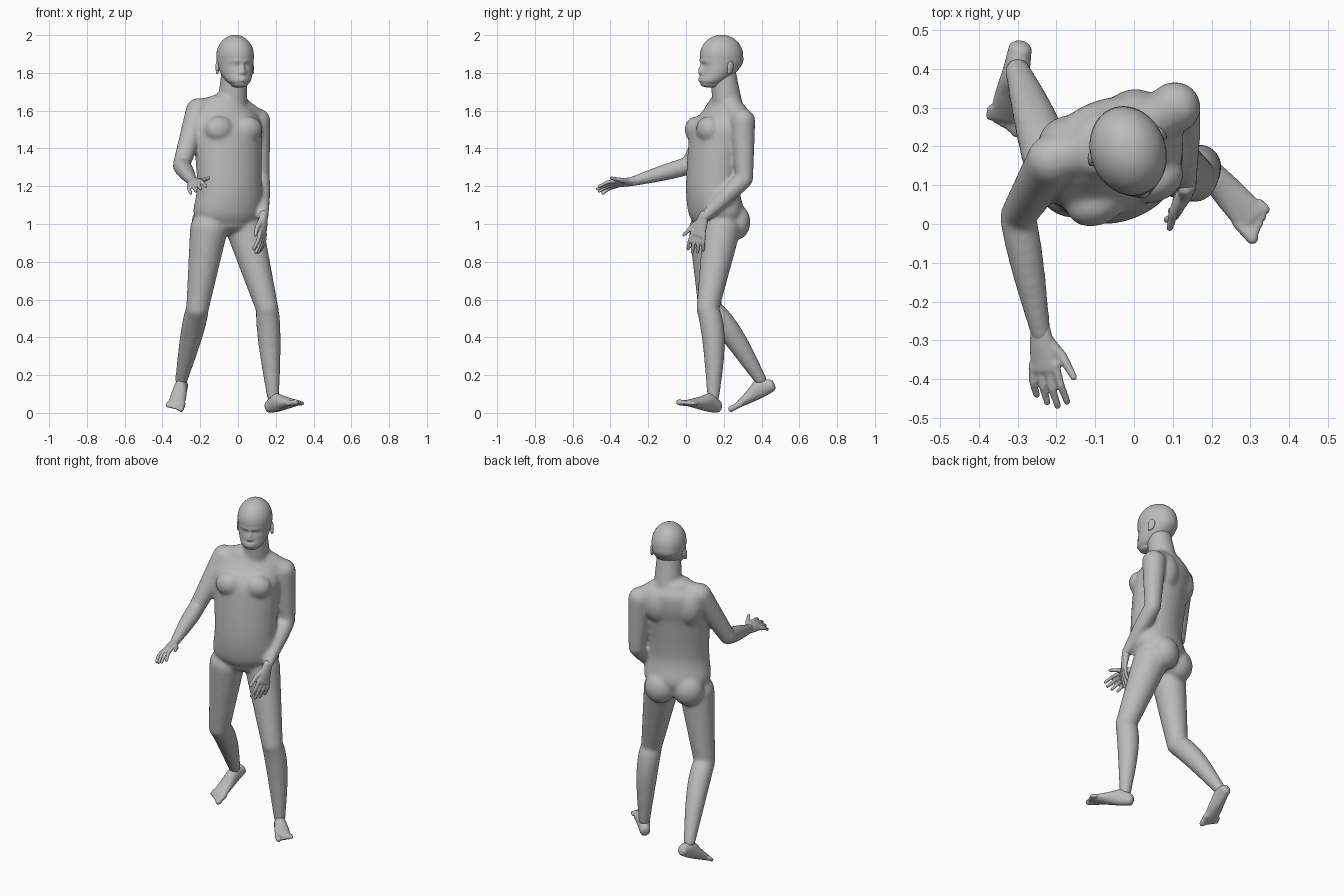
import bpy
import bmesh
from math import sin, cos, pi, exp, radians
from mathutils import Vector, Matrix

cube = bpy.data.objects.get("Cube")
if cube:
    bpy.data.objects.remove(cube, do_unlink=True)

skin = bpy.data.materials.new("plain_grey")
skin.use_nodes = True
grey = (0.5, 0.5, 0.5, 1)
skin.diffuse_color = grey
skin.node_tree.nodes["Principled BSDF"].inputs["Base Color"].default_value = grey

SIDE, BACK, UP = (Vector(axis) for axis in Matrix.Identity(3))
FORWARD = -BACK


def loft(bm, path, along, across, segments, caps):
    """Join elliptical rings (centre, width, depth) and round off both ends."""
    depth_axis = along.cross(across)
    quarter = [pi / 2 * k / 8 for k in range(8)]
    stations = [(path[0], -sin(a) * caps[0], cos(a)) for a in reversed(quarter)]
    stations += [(row, 0, 1) for row in path[1:-1]]
    stations += [(path[-1], sin(a) * caps[1], cos(a)) for a in quarter]
    rings = []
    for (centre, width, depth), shift, scale in stations:
        middle = centre + along * shift * min(width, depth)
        ring = []
        for s in range(segments):
            angle = 2 * pi * s / segments
            rim = across * cos(angle) * width + depth_axis * sin(angle) * depth
            ring.append(bm.verts.new(middle + rim * scale))
        rings.append(ring)
    for lower, upper in zip(rings, rings[1:]):
        for s in range(segments):
            bm.faces.new((lower[s - 1], lower[s], upper[s], upper[s - 1]))
    bm.faces.new(rings[0])
    bm.faces.new(rings[-1])
    return [v for ring in rings for v in ring]


def profile(bm, rows, along, matrix, segments=32, steps=6, caps=(1, 1)):
    """Smooth loft through (y, z, width, depth) rows on the local middle plane."""
    rows = [Vector(row) for row in rows]
    padded = [rows[0]] + rows + [rows[-1]]
    curve = []
    for a, b, c, d in zip(padded, padded[1:], padded[2:], padded[3:]):
        for i in range(steps):
            t = i / steps
            slope_in, slope_out = (c - a) / 2, (d - b) / 2
            ease = t * t * (3 - 2 * t)
            curve.append(b.lerp(c, ease) + slope_in * t * (1 - t) ** 2 - slope_out * t * t * (1 - t))
    curve.append(rows[-1])
    path = [(BACK * y + UP * z, width, depth) for y, z, width, depth in curve]
    verts = loft(bm, path, along, SIDE, segments, caps)
    bmesh.ops.transform(bm, matrix=matrix, verts=verts)


def bone(bm, start, end, thick, thin, bulge=0, push=0, matrix=Matrix()):
    """Tapered round segment; bulge swells the muscle and push moves it backward."""
    start, end = matrix @ Vector(start), matrix @ Vector(end)
    along = (end - start).normalized()
    rear = BACK - along * along.dot(BACK)
    path = []
    for i in range(13):
        t = i / 12
        swell = sin(pi * t ** 0.7)
        radius = thick + (thin - thick) * t + bulge * swell
        path.append((start.lerp(end, t) + rear * push * swell, radius, radius))
    loft(bm, path, along, along.orthogonal().normalized(), 20, (1, 1))


def blob(bm, frame, place, radii):
    matrix = frame @ Matrix.Translation(place) @ Matrix.Diagonal((*radii, 1))
    bmesh.ops.create_uvsphere(bm, u_segments=24, v_segments=16, radius=1, matrix=matrix)


def finish(bm, name, voxel=None, smoothing=0):
    bmesh.ops.recalc_face_normals(bm, faces=bm.faces)
    for face in bm.faces:
        face.smooth = True
    mesh = bpy.data.meshes.new(name)
    bm.to_mesh(mesh)
    bm.free()
    mesh.materials.append(skin)
    obj = bpy.data.objects.new(name, mesh)
    bpy.context.collection.objects.link(obj)
    if voxel:
        remesh = obj.modifiers.new("fuse", 'REMESH')
        remesh.mode = 'VOXEL'
        remesh.voxel_size = voxel
        remesh.use_smooth_shade = True
        relax = obj.modifiers.new("relax", 'SMOOTH')
        relax.iterations = smoothing


def limb_frame(origin, forward, inner, left):
    """Local -y runs to the digits, +x to the thumb or big toe, +z to the upper surface."""
    y = -Vector(forward).normalized()
    x = Vector(inner)
    x = (x - y * x.dot(y)).normalized()
    z = x.cross(y) * (-1 if left else 1)
    return Matrix.Translation(origin) @ Matrix((x, y, z)).transposed().to_4x4()


def standing_frame(x, y, degrees):
    return Matrix.Translation((x, y, 0)) @ Matrix.Rotation(radians(degrees), 4, 'Z')


# Joints of the walking pose
right_shoulder, right_elbow, right_wrist = (-0.21, 0.165, 1.6), (-0.3, 0.02, 1.31), (-0.24, -0.285, 1.225)
left_shoulder, left_elbow, left_wrist = (0.105, 0.3, 1.545), (0.122, 0.31, 1.24), (0.135, 0.09, 1.03)
right_hip, right_knee, right_ankle = (-0.155, 0.115, 0.97), (-0.215, 0.125, 0.55), (-0.3, 0.395, 0.175)
left_hip, left_knee, left_ankle = (0.037, 0.188, 0.97), (0.155, 0.115, 0.55), (0.185, 0.145, 0.09)
neck_base, neck_top = (-0.03, 0.22, 1.63), (-0.02, 0.197, 1.79)

# Body: torso, neck, arms and legs fused into one skin
body = bmesh.new()
torso_frame = standing_frame(-0.053, 0.16, 22)
torso = [
    (0, 1, 0.15, 0.11), (0, 1.06, 0.19, 0.14), (-0.02, 1.2, 0.177, 0.135),
    (0, 1.42, 0.185, 0.14), (0.02, 1.52, 0.19, 0.14), (0.05, 1.6, 0.16, 0.11), (0.05, 1.65, 0.1, 0.08),
]
profile(body, torso, UP, torso_frame, caps=(0.5, 0.5))
bone(body, neck_base, neck_top, 0.08, 0.07)
for shoulder, elbow, wrist in ((right_shoulder, right_elbow, right_wrist), (left_shoulder, left_elbow, left_wrist)):
    bone(body, neck_base, shoulder, 0.07, 0.06)
    bone(body, shoulder, elbow, 0.067, 0.046)
    bone(body, elbow, wrist, 0.046, 0.026, bulge=0.006)
for hip, knee, ankle in ((right_hip, right_knee, right_ankle), (left_hip, left_knee, left_ankle)):
    bone(body, hip, knee, 0.1, 0.06)
    bone(body, knee, ankle, 0.06, 0.033, bulge=0.01, push=0.02)

# Chest, shoulder blades and seat, mirrored about the turned torso
muscles = {
    "chest": ((0.08, -0.08, 1.5), (0.08, 0.06, 0.07)),
    "blade": ((0.09, 0.09, 1.53), (0.08, 0.07, 0.11)),
    "seat": ((0.08, 0.08, 1.01), (0.09, 0.075, 0.095)),
}
for place, radii in muscles.values():
    for mirror in (-1, 1):
        blob(body, torso_frame, (mirror * place[0], *place[1:]), radii)
finish(body, "body", voxel=0.01, smoothing=8)


# Hands: a flat palm, four curled fingers and a thumb
def build_hand(name, frame):
    hand = bmesh.new()
    palm = [(0.02, 0, 0.026, 0.022), (-0.03, 0, 0.034, 0.02), (-0.09, 0, 0.04, 0.013)]
    profile(hand, palm, FORWARD, frame)
    for i, length in enumerate((0.07, 0.09, 0.1, 0.09)):
        x = (i - 1.5) * 0.022
        knuckle, tip = (x * 1.2, -0.09 - length / 2, -0.006), (x * 1.3, -0.09 - length, -0.026)
        bone(hand, (x, -0.08, 0), knuckle, 0.011, 0.01, matrix=frame)
        bone(hand, knuckle, tip, 0.01, 0.009, matrix=frame)
    thumb_joint = (0.05, -0.06, -0.01)
    bone(hand, (0.015, -0.02, -0.005), thumb_joint, 0.018, 0.013, matrix=frame)
    bone(hand, thumb_joint, (0.08, -0.115, -0.005), 0.013, 0.009, matrix=frame)
    finish(hand, name, voxel=0.005, smoothing=3)


build_hand("right_hand", limb_frame(right_wrist, (0.1, -1, -0.12), (0.9, 0, 0.45), False))
build_hand("left_hand", limb_frame(left_wrist, (-0.06, -0.3, -1), (-0.4, -0.9, 0.2), True))


# Feet: heel, arch and ball in one form, then five toes
def build_foot(name, frame):
    foot = bmesh.new()
    sole = [(0.04, -0.05, 0.03, 0.034), (-0.02, -0.04, 0.035, 0.05),
            (-0.09, -0.055, 0.042, 0.034), (-0.17, -0.07, 0.045, 0.016)]
    profile(foot, sole, FORWARD, frame, caps=(0.6, 0.6))
    for i in range(5):
        x = 0.033 - i * 0.019
        radius = 0.011 if i else 0.016
        bone(foot, (x, -0.15, -0.07), (x, -0.205 + i * 0.008, -0.074), radius, radius, matrix=frame)
    finish(foot, name, voxel=0.006, smoothing=3)


build_foot("right_foot", limb_frame(right_ankle, (-0.17, -0.9, -0.42), SIDE, False))
build_foot("left_foot", limb_frame(left_ankle, (0.66, -0.73, 0.19), (-0.74, -0.67, 0), True))

# Head: a domed skull whose face is pushed in and out by soft bumps
head = bmesh.new()
head_frame = standing_frame(-0.015, 0.188, 20)
skull = [(-0.065, 1.74, 0.045, 0.05), (-0.05, 1.76, 0.066, 0.07), (-0.02, 1.8, 0.084, 0.094),
         (0, 1.85, 0.094, 0.114), (0, 1.89, 0.097, 0.117)]
profile(head, skull, UP, Matrix(), segments=96, steps=8, caps=(0.4, 1.15))
# Each bump: sideways place, height, width, tallness, push
bumps = {
    "brow": (0.03, 1.86, 0.02, 0.01, 0.005), "socket": (0.03, 1.84, 0.016, 0.01, -0.013),
    "eyeball": (0.034, 1.84, 0.01, 0.007, 0.008), "nostril": (0.012, 1.8, 0.008, 0.008, 0.008),
    "nose": (0, 1.82, 0.009, 0.018, 0.008), "upper_lip": (0, 1.773, 0.018, 0.005, 0.004),
    "lower_lip": (0, 1.76, 0.016, 0.005, 0.004),
}
for v in head.verts:
    x, y, z = v.co
    if y < -0.03:
        for place, height, width, tall, push in bumps.values():
            for mirror in (-1, 1):
                reach = ((x - mirror * place) / width) ** 2 + ((z - height) / tall) ** 2
                v.co += FORWARD * push * exp(-reach / 2)
bmesh.ops.transform(head, matrix=head_frame, verts=head.verts)
finish(head, "head")

# Ears: a tilted shell with a lobe
for mirror, name in ((-1, "right_ear"), (1, "left_ear")):
    ear = bmesh.new()
    tilt = Matrix.Rotation(mirror * radians(20), 4, 'Z') @ Matrix.Rotation(radians(-10), 4, 'X')
    ear_frame = head_frame @ Matrix.Translation((mirror * 0.095, 0.015, 1.83)) @ tilt
    blob(ear, ear_frame, (0, 0, 0), (0.01, 0.02, 0.034))
    blob(ear, ear_frame, (0, -0.006, -0.026), (0.008, 0.01, 0.012))
    finish(ear, name)
